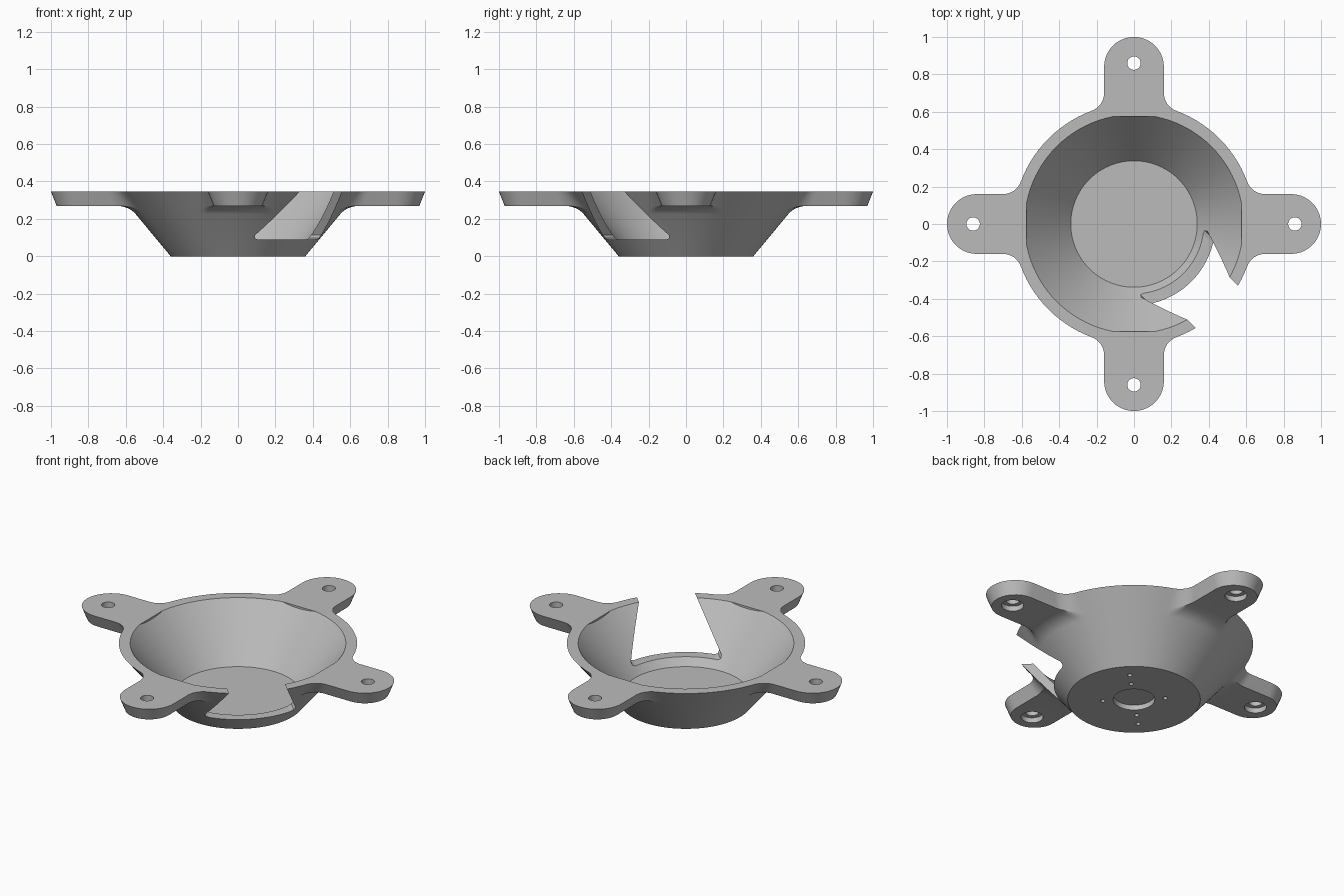
import bpy, bmesh
from math import sin, cos, pi, sqrt, atan2, hypot
from mathutils import Vector

if "Cube" in bpy.data.objects:
    bpy.data.objects.remove(bpy.data.objects["Cube"])

TOP, ARM_Z = 0.345, 0.27
BASE_R, SLOPE = 0.36, 0.83


def cone_r(z):
    return BASE_R + SLOPE * z


def arc(cx, cy, r, a0, a1, n):
    return [(cx + r * cos(a0 + (a1 - a0) * i / n), cy + r * sin(a0 + (a1 - a0) * i / n))
            for i in range(n + 1)]


def outline(R, w, f):
    """Round rim with four filleted, round-ended arms."""
    cy = w + f
    cx = sqrt((R + f) ** 2 - cy ** 2)
    a = atan2(cy, cx)
    quarter = arc(0.84, 0, w, -pi / 2, pi / 2, 20)
    quarter += arc(cx, cy, f, -pi / 2, a - pi, 8)
    quarter += arc(0, 0, R, a, pi / 2 - a, 14)[1:-1]
    quarter += arc(cy, cx, f, -pi / 2 - a, -pi, 8)
    pts = []
    for k in range(4):
        c, s = cos(k * pi / 2), sin(k * pi / 2)
        pts += [(x * c - y * s, x * s + y * c) for x, y in quarter]
    return pts


def make_object(name, bm):
    bmesh.ops.recalc_face_normals(bm, faces=bm.faces)
    mesh = bpy.data.meshes.new(name)
    bm.to_mesh(mesh)
    bm.free()
    ob = bpy.data.objects.new(name, mesh)
    bpy.context.collection.objects.link(ob)
    return ob


def loft(name, rings):
    """Skin closed rings of equal length and cap both ends."""
    bm = bmesh.new()
    rows = [[bm.verts.new(p) for p in ring] for ring in rings]
    n = len(rows[0])
    for lo, hi in zip(rows, rows[1:]):
        for i in range(n):
            j = (i + 1) % n
            bm.faces.new((lo[i], lo[j], hi[j], hi[i]))
    bm.faces.new(rows[0][::-1])
    bm.faces.new(rows[-1])
    return make_object(name, bm)


def circle(r, z, n, cx=0, cy=0):
    return [(x + cx, y + cy, z) for x, y in arc(0, 0, r, 0, 2 * pi, n)[:-1]]


# Outer body: cone, blend under the arms, drafted arm plate
low = outline(cone_r(ARM_Z), 0.13, 0.13)
rings = []
profile = [(BASE_R, 0.0)]
start, corner, end = (Vector(p) for p in ((cone_r(0.225), 0.225), (cone_r(ARM_Z), ARM_Z), (0.66, ARM_Z)))
for i in range(8):
    t = i / 8
    profile.append(tuple(start * (1 - t) ** 2 + corner * 2 * t * (1 - t) + end * t * t))
for r, z in profile:
    ratio = cone_r(z) / cone_r(ARM_Z)
    ring = []
    for x, y in low:
        d = hypot(x, y)
        k = min(d * ratio, r) / d
        ring.append((x * k, y * k, z))
    rings.append(ring)
rings.append([(x, y, ARM_Z) for x, y in low])
rings.append([(x, y, TOP) for x, y in outline(cone_r(TOP), 0.16, 0.1)])
body = loft("bowl_bracket", rings)

cutters = []

# Bowl interior, flattened beside each arm
floor_z, floor_r = 0.047, 0.338
cavity = loft("bowl_cutter", [circle(floor_r, floor_z, 96),
                              circle(floor_r + SLOPE * (0.4 - floor_z), 0.4, 96)])
bm = bmesh.new()
bm.from_mesh(cavity.data)
for d in ((1, 0, 0), (-1, 0, 0), (0, 1, 0), (0, -1, 0)):
    cut = bmesh.ops.bisect_plane(bm, geom=bm.verts[:] + bm.edges[:] + bm.faces[:],
                                 plane_co=Vector(d) * 0.575, plane_no=d, clear_outer=True)
    bmesh.ops.holes_fill(bm, edges=[e for e in bm.edges if e.is_boundary], sides=0)
bmesh.ops.recalc_face_normals(bm, faces=bm.faces)
bm.to_mesh(cavity.data)
bm.free()
cutters.append(cavity)

# Dovetail notch through the wall
half = [(0.225, 0.09), (0.242, 0.097), (0.25, 0.113), (0.16, TOP), (0.142, 0.39)]
section = half + [(-s, z) for s, z in reversed(half)]
q = sqrt(0.5)
cutters.append(loft("notch_cutter", [[((s + u) * q, (s - u) * q, z) for s, z in section]
                                     for u in (0.2, 0.9)]))


def drill(name, r, x, y, z0, z1, n=24):
    cutters.append(loft(name, [circle(r, z0, n, x, y), circle(r, z1, n, x, y)]))


# Arm screw holes with counterbores underneath
for k in range(4):
    x, y = 0.86 * cos(k * pi / 2), 0.86 * sin(k * pi / 2)
    drill("screw_cutter", 0.036, x, y, 0.2, 0.4)
    drill("counterbore_cutter", 0.06, x, y, 0.2, 0.3)

# Blind holes in the base
drill("hub_cutter", 0.113, 0, 0, -0.1, 0.03, 48)
for k in range(4):
    for r in ((0.17, 0.265) if k % 2 == 0 else (0.17,)):
        a = pi / 4 + k * pi / 2
        drill("pin_cutter", 0.013, r * cos(a), r * sin(a), -0.1, 0.03, 12)

# Apply the cuts, then drop the helpers
bpy.context.view_layer.objects.active = body
for c in cutters:
    c.hide_render = True
    m = body.modifiers.new("cut", "BOOLEAN")
    m.operation, m.solver, m.object = "DIFFERENCE", "EXACT", c
    bpy.ops.object.modifier_apply(modifier=m.name)
for c in cutters:
    bpy.data.objects.remove(c)

# Single grey material
grey = bpy.data.materials.new("plain_grey")
grey.use_nodes = True
colour = (0.5, 0.5, 0.5, 1)
grey.diffuse_color = colour
grey.node_tree.nodes["Principled BSDF"].inputs["Base Color"].default_value = colour
body.data.materials.clear()
body.data.materials.append(grey)
for p in body.data.polygons:
    p.material_index = 0

bpy.ops.object.select_all(action="DESELECT")
body.select_set(True)
bpy.ops.object.shade_smooth_by_angle(angle=pi / 6)
